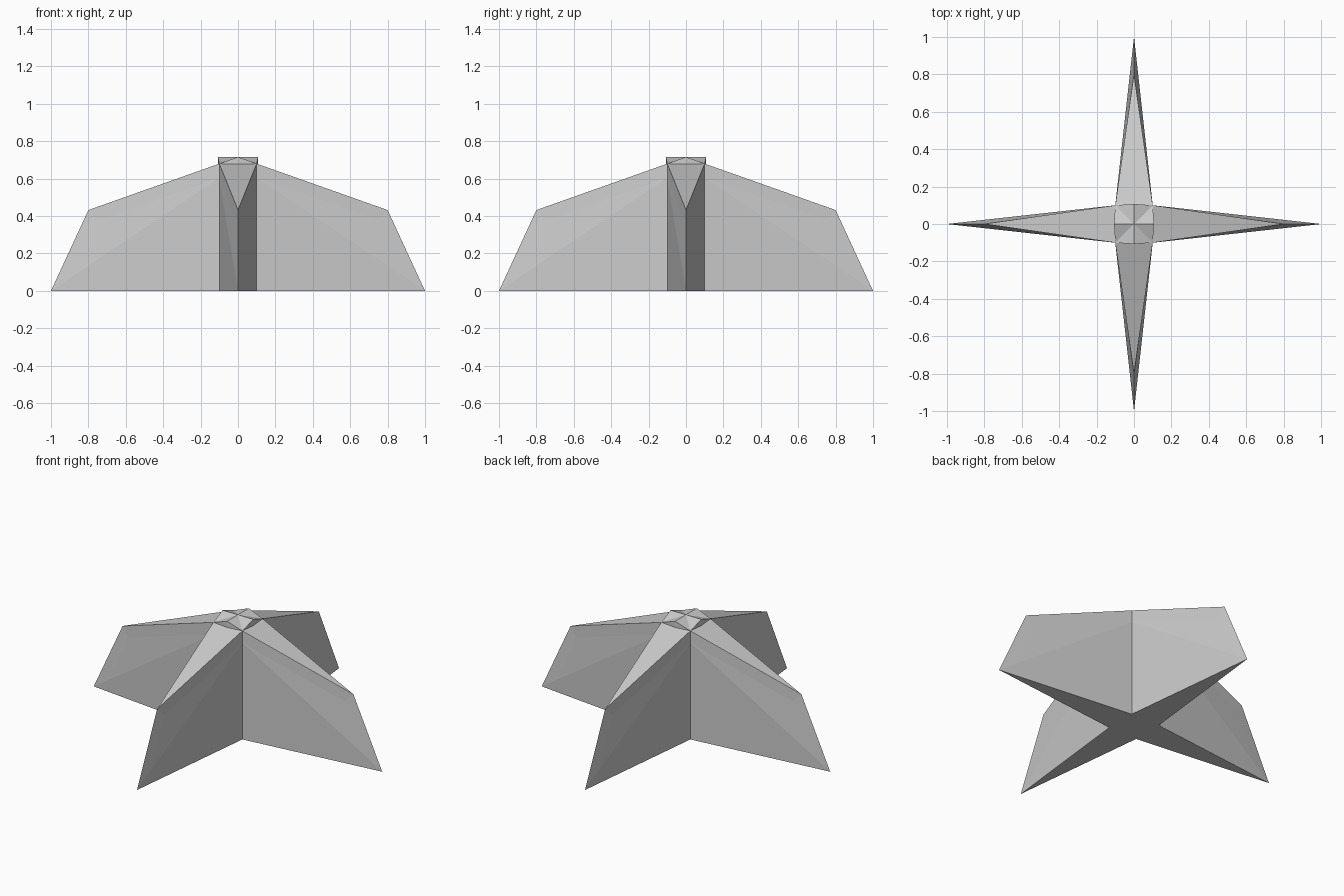
import bpy
from math import pi

if "Cube" in bpy.data.objects:
    bpy.data.objects.remove(bpy.data.objects["Cube"])


def grey(name, v):
    m = bpy.data.materials.new(name)
    m.diffuse_color = (v, v, v, 1)
    m.use_nodes = True
    m.node_tree.nodes["Principled BSDF"].inputs["Base Color"].default_value = m.diffuse_color
    return m


frame_mat = grey("frame_grey", 0.8)
panel_mat = grey("panel_grey", 0.55)

# One quarter of a crossing blade (x >= 0, y >= 0)
P = {
    # middle column, joint column: bottom, panel bottom, panel top, top
    "m0": (0, 0.107, 0), "m1": (0, 0.107, 0.075),
    "m2": (0, 0.107, 0.641), "m3": (0, 0.107, 0.716),
    "j0": (0.1, 0.1, 0), "j1": (0.1, 0.1, 0.075),
    "j2": (0.1, 0.1, 0.605), "j3": (0.1, 0.1, 0.68),
    # outer tip and panel tip
    "t0": (1, 0, 0), "t3": (0.8, 0, 0.432),
    "p0": (0.89, 0.0122, 0.075), "p3": (0.75, 0.013, 0.378),
    # centre line of the top and the base
    "c3": (0, 0, 0.716), "k3": (0.1, 0, 0.68), "c0": (0, 0, 0),
}
BORDER = ["m0 m1 j1 j0", "m2 m3 j3 j2", "j0 j1 p0 t0", "j2 j3 t3 p3", "p0 p3 t3 t0"]
CAPS = ["c3 k3 j3 m3", "k3 t3 j3", "c0 m0 j0 t0"]
PANEL = ["m1 m2 j2 j1", "j1 j2 p0", "j2 p3 p0"]


def blade(name, angle):
    names = list(P)
    faces = [[names.index(n) for n in f.split()] for f in BORDER + CAPS + PANEL]
    me = bpy.data.meshes.new(name)
    me.from_pydata([P[n] for n in names], [], faces)
    me.materials.append(frame_mat)
    me.materials.append(panel_mat)
    for poly in me.polygons[-len(PANEL):]:
        poly.material_index = 1
    ob = bpy.data.objects.new(name, me)
    bpy.context.collection.objects.link(ob)
    ob.rotation_euler.z = angle
    # Complete the blade on both axes
    mod = ob.modifiers.new("mirror", 'MIRROR')
    mod.use_axis = (True, True, False)
    return ob


# Two blades crossing at right angles make the four-pointed star
blade("side_blade", 0)
blade("front_back_blade", pi / 2)
